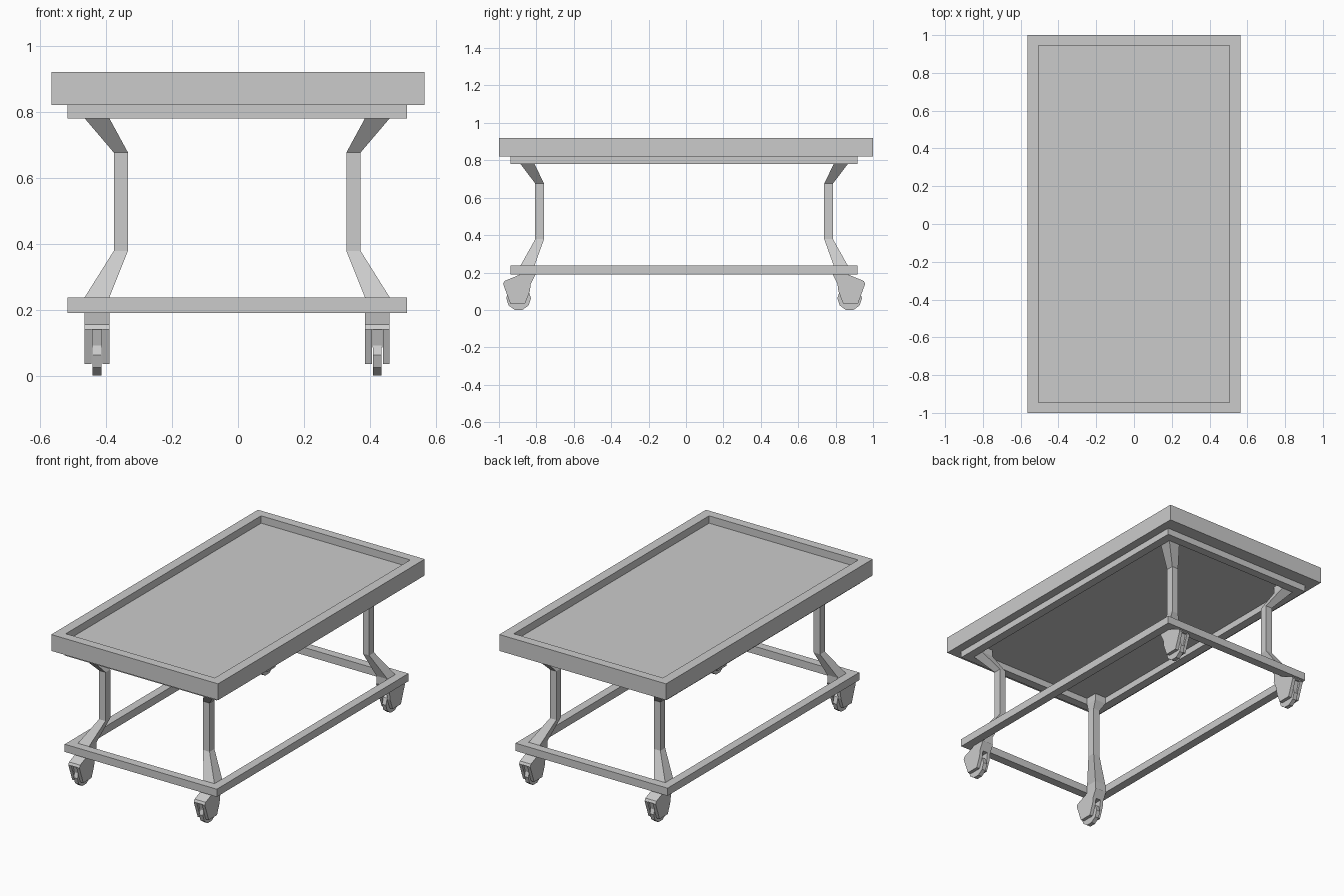
import bpy, bmesh, math

if "Cube" in bpy.data.objects:
    bpy.data.objects.remove(bpy.data.objects["Cube"])

CX, CY = -0.0025, -0.01   # centre of the undercarriage


def finish(name, bm, loc=(0, 0, 0), mirror=False):
    bmesh.ops.recalc_face_normals(bm, faces=bm.faces)
    me = bpy.data.meshes.new(name)
    bm.to_mesh(me)
    bm.free()
    ob = bpy.data.objects.new(name, me)
    ob.location = loc
    bpy.context.collection.objects.link(ob)
    if mirror:
        m = ob.modifiers.new("four_corners", 'MIRROR')
        m.use_axis = (True, True, False)
        m.use_mirror_merge = False
    return ob


def rect(bm, x0, x1, y0, y1, z):
    return [bm.verts.new(p) for p in
            ((x0, y0, z), (x1, y0, z), (x1, y1, z), (x0, y1, z))]


def bridge(bm, a, b):
    n = len(a)
    for i in range(n):
        j = (i + 1) % n
        bm.faces.new((a[i], a[j], b[j], b[i]))


def loft(name, sections, **kw):
    """Closed solid through rectangles (x0, x1, y0, y1, z)."""
    bm = bmesh.new()
    rings = [rect(bm, *s) for s in sections]
    for a, b in zip(rings, rings[1:]):
        bridge(bm, a, b)
    bm.faces.new(rings[0])
    bm.faces.new(rings[-1])
    return finish(name, bm, **kw)


def frame(name, hx, hy, w, z0, z1):
    """Open rectangular frame of bar width w."""
    bm = bmesh.new()
    ix, iy = hx - w, hy - w
    r = [rect(bm, -a, a, -b, b, z) for a, b, z in
         ((hx, hy, z0), (hx, hy, z1), (ix, iy, z1), (ix, iy, z0))]
    for i in range(4):
        bridge(bm, r[i], r[(i + 1) % 4])
    return finish(name, bm, loc=(CX, CY, 0))


def plate(name, profile, x0, x1):
    """Side profile (y, z) extruded along x, repeated at all corners."""
    bm = bmesh.new()
    a = [bm.verts.new((x0, y, z)) for y, z in profile]
    b = [bm.verts.new((x1, y, z)) for y, z in profile]
    bridge(bm, a, b)
    bm.faces.new(a)
    bm.faces.new(b)
    return finish(name, bm, loc=(CX, CY, 0), mirror=True)


# Table top with recessed tray
loft("table_top", [
    (-0.565, 0.565, -1, 1, 0.82),
    (-0.565, 0.565, -1, 1, 0.92),
    (-0.505, 0.505, -0.945, 0.945, 0.92),
    (-0.505, 0.505, -0.945, 0.945, 0.875)])

# Upper and lower frames
frame("upper_frame", 0.515, 0.9275, 0.052, 0.78, 0.82)
frame("lower_frame", 0.515, 0.9275, 0.052, 0.19, 0.237)

# Bowed legs
end = (0.3875, 0.4625, 0.80, 0.875)
mid = (0.331, 0.374, 0.749, 0.796)
loft("legs", [end + (0.185,), end + (0.237,), mid + (0.378,),
              mid + (0.676,), end + (0.78,), end + (0.82,)],
     loc=(CX, CY, 0), mirror=True)

# Caster forks: two cheeks, a solid crown and a brake tab
cheek = [(0.875, 0.19), (0.96, 0.155), (0.968, 0.14), (0.93, 0.035),
         (0.85, 0.035), (0.825, 0.10), (0.82, 0.14), (0.795, 0.19)]
crown = [(0.875, 0.19), (0.96, 0.155), (0.968, 0.14), (0.82, 0.14), (0.795, 0.19)]
tab = [(0.955, 0.14), (0.94, 0.085), (0.90, 0.085), (0.90, 0.14)]
plate("fork_inner_cheeks", cheek, 0.3875, 0.408)
plate("fork_outer_cheeks", cheek, 0.442, 0.4625)
plate("fork_crowns", crown, 0.408, 0.442)
plate("brake_tabs", tab, 0.410, 0.440)

# Caster wheels
N, R = 10, 0.066
wheel = []
for i in range(N):
    t = 2 * math.pi * (i + 0.5) / N - math.pi / 2
    wheel.append((0.885 + R * math.cos(t), R * math.cos(math.pi / N) + R * math.sin(t)))
plate("caster_wheels", wheel, 0.412, 0.438)
